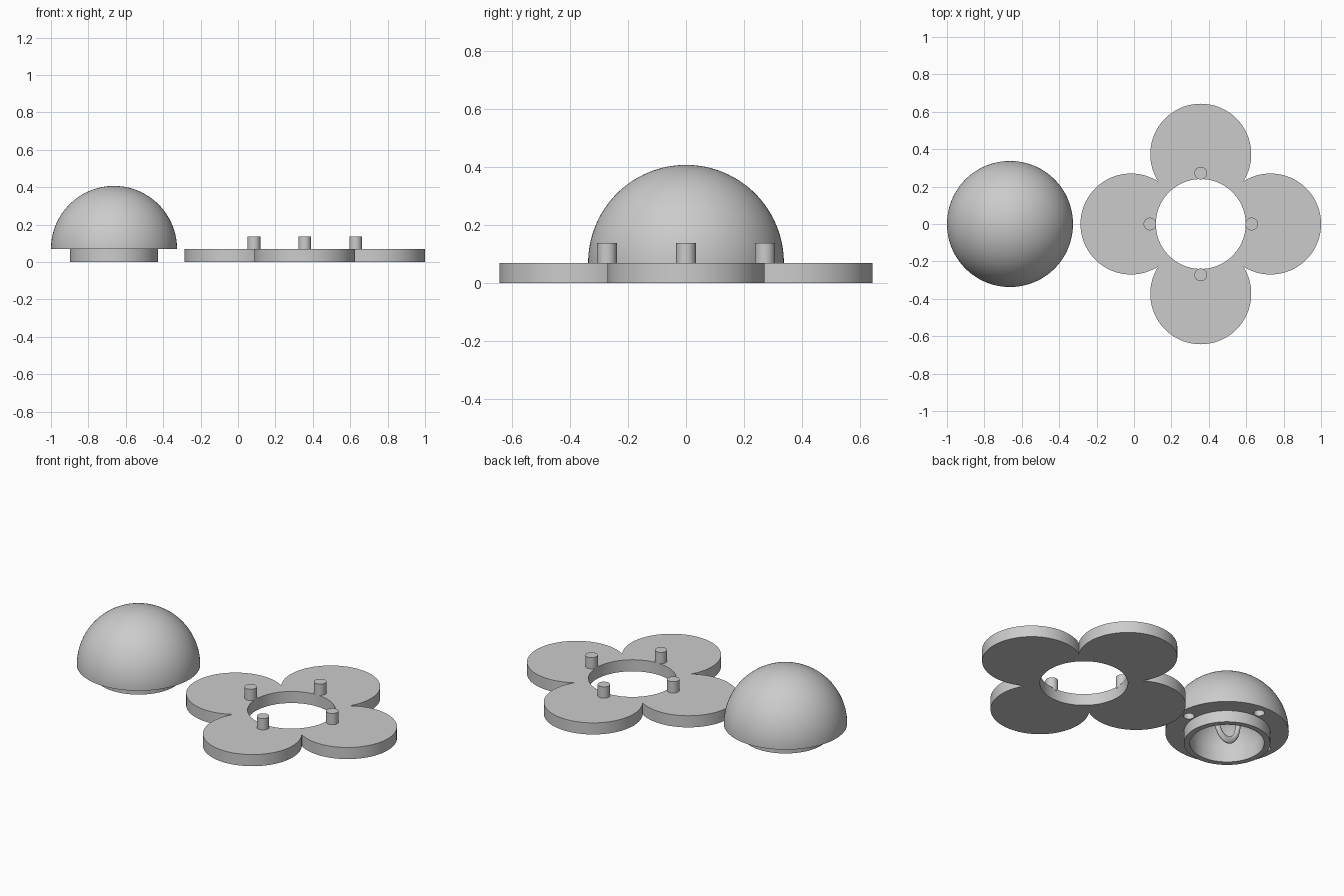
import bpy, bmesh
from math import sin, cos, pi, radians, atan2

cube = bpy.data.objects.get("Cube")
if cube:
    bpy.data.objects.remove(cube)

grey = bpy.data.materials.new("plain grey")
grey.use_nodes = True
grey.diffuse_color = (0.6, 0.6, 0.6, 1)
grey.node_tree.nodes["Principled BSDF"].inputs["Base Color"].default_value = (0.6, 0.6, 0.6, 1)

PLATE = 0.07                  # plate thickness and collar height
DOME_X, DOME_R = -0.663, 0.337
FLOWER_X = 0.357
PEG_DIST = 0.272


def finish(obj, angle=35):
    obj.data.materials.clear()
    obj.data.materials.append(grey)
    bpy.ops.object.select_all(action='DESELECT')
    obj.select_set(True)
    bpy.context.view_layer.objects.active = obj
    bpy.ops.object.shade_smooth_by_angle(angle=radians(angle))
    return obj


def loft(name, rings, location, wrap=False):
    """Skin a list of equally long closed rings of points."""
    bm = bmesh.new()
    loops = [[bm.verts.new(p) for p in ring] for ring in rings]
    pairs = list(zip(loops, loops[1:]))
    if wrap:
        pairs.append((loops[-1], loops[0]))
    for a, b in pairs:
        n = len(a)
        for i in range(n):
            j = (i + 1) % n
            bm.faces.new((a[i], a[j], b[j], b[i]))
    bmesh.ops.remove_doubles(bm, verts=bm.verts, dist=1e-5)
    bmesh.ops.recalc_face_normals(bm, faces=bm.faces)
    mesh = bpy.data.meshes.new(name)
    bm.to_mesh(mesh)
    bm.free()
    obj = bpy.data.objects.new(name, mesh)
    obj.location = location
    bpy.context.collection.objects.link(obj)
    return obj


def circle(r, z, n=96):
    return [(r * cos(2 * pi * i / n), r * sin(2 * pi * i / n), z) for i in range(n)]


def cylinder(name, x, y, r, z0, z1):
    bpy.ops.mesh.primitive_cylinder_add(vertices=32, radius=r, depth=z1 - z0,
                                        location=(x, y, (z0 + z1) / 2))
    obj = bpy.context.object
    obj.name = name
    return obj


# Flower plate: four overlapping round petals around a round opening
PETAL_R, PETAL_DIST, OPENING_R = 0.27, 0.373, 0.24
notch = 0.2275
sweep = atan2(notch, notch - PETAL_DIST)
STEPS = 48
outer, inner = [], []
for k in range(4):
    for i in range(STEPS):
        a = sweep * (2 * i / STEPS - 1)
        px, py = PETAL_DIST + PETAL_R * cos(a), PETAL_R * sin(a)
        t, d = atan2(py, px) + k * pi / 2, (px * px + py * py) ** 0.5
        outer.append((d * cos(t), d * sin(t)))
        inner.append((OPENING_R * cos(t), OPENING_R * sin(t)))
rings = [[(x, y, z) for x, y in line]
         for line, z in ((outer, 0), (outer, PLATE), (inner, PLATE), (inner, 0))]
finish(loft("flower_plate", rings, (FLOWER_X, 0, 0), wrap=True))

# Pegs standing on the petals
sides = {"left": (1, 0), "back": (0, 1), "right": (-1, 0), "front": (0, -1)}
for side, (dx, dy) in sides.items():
    finish(cylinder("peg_" + side, FLOWER_X + PEG_DIST * dx, PEG_DIST * dy,
                    0.034, PLATE - 0.01, 0.138))

# Hollow dome with a collar below, turned from one profile
COLLAR_R, CAVITY_R = 0.236, 0.203
arc = [pi / 2 * i / 32 for i in range(33)]
profile = [(DOME_R * sin(a), PLATE + DOME_R * cos(a)) for a in arc]
profile += [(COLLAR_R, PLATE), (COLLAR_R, 0), (CAVITY_R, 0)]
profile += [(CAVITY_R * sin(a), PLATE + CAVITY_R * cos(a)) for a in reversed(arc)]
dome = loft("dome", [circle(r, z) for r, z in profile], (DOME_X, 0, 0))

# Peg sockets in the underside of the dome
for side, (dx, dy) in sides.items():
    cutter = cylinder("socket_cutter", DOME_X + PEG_DIST * dx, PEG_DIST * dy,
                      0.03, PLATE - 0.05, PLATE + 0.07)
    cutter.hide_render = True
    mod = dome.modifiers.new("socket_" + side, 'BOOLEAN')
    mod.object, mod.operation, mod.solver = cutter, 'DIFFERENCE', 'EXACT'
    bpy.context.view_layer.objects.active = dome
    bpy.ops.object.modifier_apply(modifier=mod.name)
    bpy.data.objects.remove(cutter)
finish(dome)

# Hanging loop inside the dome
bpy.ops.mesh.primitive_torus_add(major_radius=0.078, minor_radius=0.014,
                                 major_segments=48, minor_segments=16,
                                 location=(DOME_X, 0, 0.145),
                                 rotation=(pi / 2, 0, 0))
loop = bpy.context.object
loop.name = "hanging_loop"
loop.scale = (1, 1.55, 1)
finish(loop)
